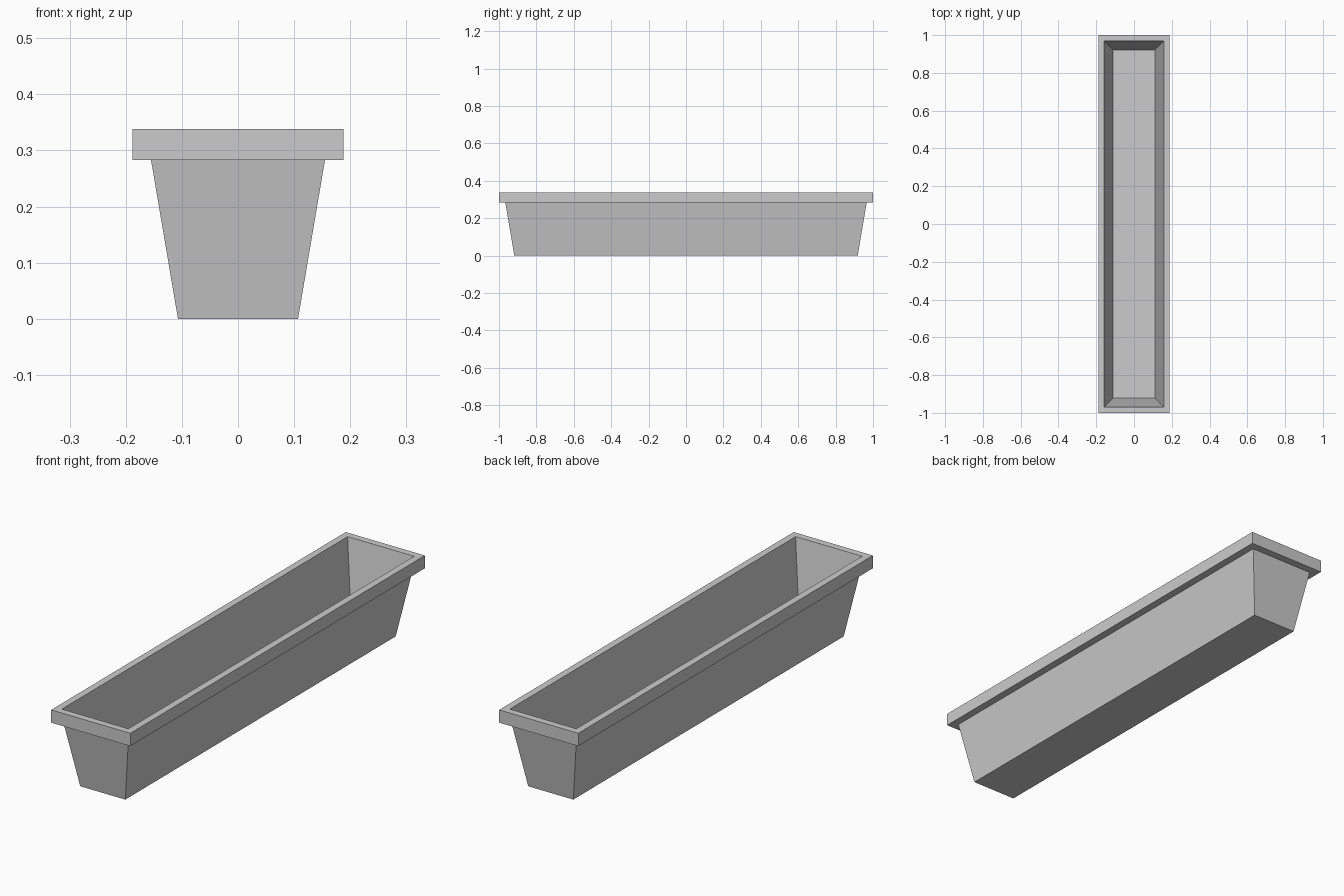
import bpy
import bmesh

default = bpy.data.objects.get("Cube")
if default:
    bpy.data.objects.remove(default, do_unlink=True)

# One plain grey for the whole planter
grey = bpy.data.materials.new("light grey")
grey.use_nodes = True
colour = (0.6, 0.6, 0.6, 1.0)
grey.diffuse_color = colour
grey.node_tree.nodes["Principled BSDF"].inputs["Base Color"].default_value = colour

# Rectangular sections: half width, half length, height
# up the outer wall, around the rim, then down the inner wall
sections = [
    (0.107, 0.918, 0.0),      # base
    (0.155, 0.966, 0.283),    # top of outer wall
    (0.188, 1.0, 0.283),      # rim underside
    (0.188, 1.0, 0.338),      # rim top
    (0.158, 0.97, 0.338),     # opening
    (0.11, 0.922, 0.05),      # inside floor
]


def add_planter(name, sections, material):
    """Bridge successive rectangles and cap the base and inside floor."""
    bm = bmesh.new()
    corners = ((-1, -1), (1, -1), (1, 1), (-1, 1))
    rings = [[bm.verts.new((sx * hx, sy * hy, z)) for sx, sy in corners]
             for hx, hy, z in sections]
    for low, high in zip(rings, rings[1:]):
        for i in range(4):
            j = (i + 1) % 4
            bm.faces.new((low[i], low[j], high[j], high[i]))
    bm.faces.new(rings[0][::-1])
    bm.faces.new(rings[-1])
    bmesh.ops.recalc_face_normals(bm, faces=bm.faces)
    mesh = bpy.data.meshes.new(name)
    bm.to_mesh(mesh)
    bm.free()
    mesh.materials.append(material)
    obj = bpy.data.objects.new(name, mesh)
    bpy.context.collection.objects.link(obj)
    return obj


add_planter("planter_trough", sections, grey)
